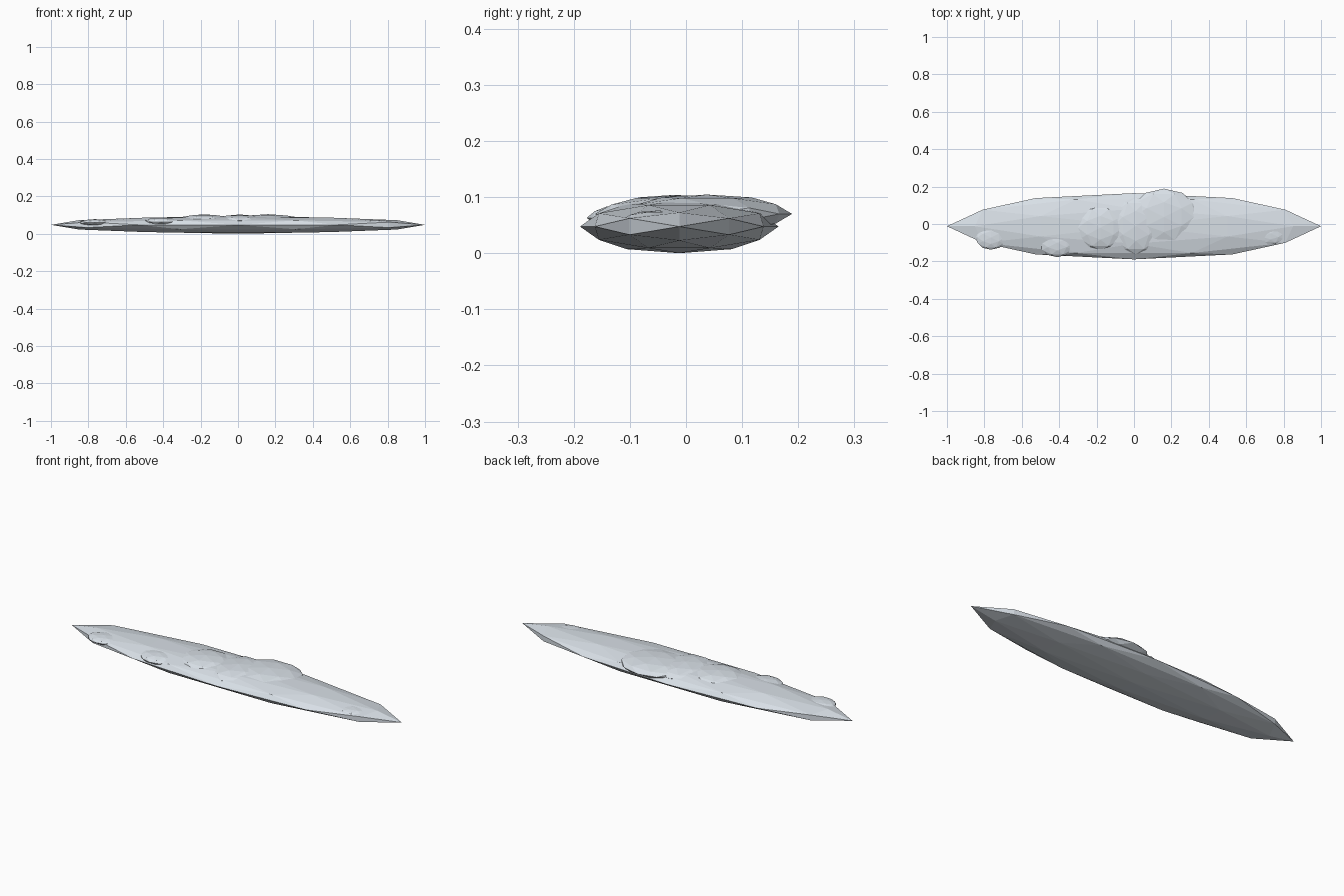
import bpy, bmesh
from mathutils import Vector

if "Cube" in bpy.data.objects:
    bpy.data.objects.remove(bpy.data.objects["Cube"])

mat = bpy.data.materials.new("pale cloud grey")
mat.diffuse_color = (0.78, 0.84, 0.90, 1)
mat.use_nodes = True
mat.node_tree.nodes["Principled BSDF"].inputs["Base Color"].default_value = mat.diffuse_color

# Twelve corners of an icosahedron, from cyclic golden rectangles
G = (1 + 5 ** 0.5) / 2
corners = []
for a in (-1, 1):
    for b in (-G, G):
        corners += [Vector((a, b, 0)), Vector((0, a, b)), Vector((b, 0, a))]
# Edge midpoints (edge length 2) pushed out to the sphere
mids = [p + q for i, p in enumerate(corners) for q in corners[:i]
        if abs((p - q).length - 2) < 0.01]
BALL = [p.normalized() for p in corners + mids]


def puff(name, centre, radii):
    """Squashed low-poly ball wrapped around the scaled points."""
    bm = bmesh.new()
    for p in BALL:
        bm.verts.new(p)
    bmesh.ops.convex_hull(bm, input=bm.verts[:])
    bmesh.ops.recalc_face_normals(bm, faces=bm.faces[:])
    for v in bm.verts:
        v.co = Vector([c + r * k for c, r, k in zip(centre, radii, v.co)])
    mesh = bpy.data.meshes.new(name)
    bm.to_mesh(mesh)
    bm.free()
    mesh.materials.append(mat)
    bpy.context.collection.objects.link(bpy.data.objects.new(name, mesh))


# Long main body
puff("cloud_body", (0, -0.012, 0.0475), (1, 0.177, 0.0475))

# Smaller puffs bulging from the top and edges
puff("rear_puff", (0.16, 0.037, 0.07), (0.188, 0.152, 0.0345))
puff("middle_puff", (0.01, -0.01, 0.07), (0.14, 0.152, 0.033))
puff("left_puff", (-0.18, -0.02, 0.074), (0.14, 0.12, 0.03))
puff("front_left_puff", (-0.41, -0.1, 0.063), (0.1, 0.077, 0.024))
puff("far_left_puff", (-0.765, -0.072, 0.06), (0.085, 0.065, 0.018))
puff("far_right_puff", (0.73, -0.05, 0.06), (0.085, 0.062, 0.016))
